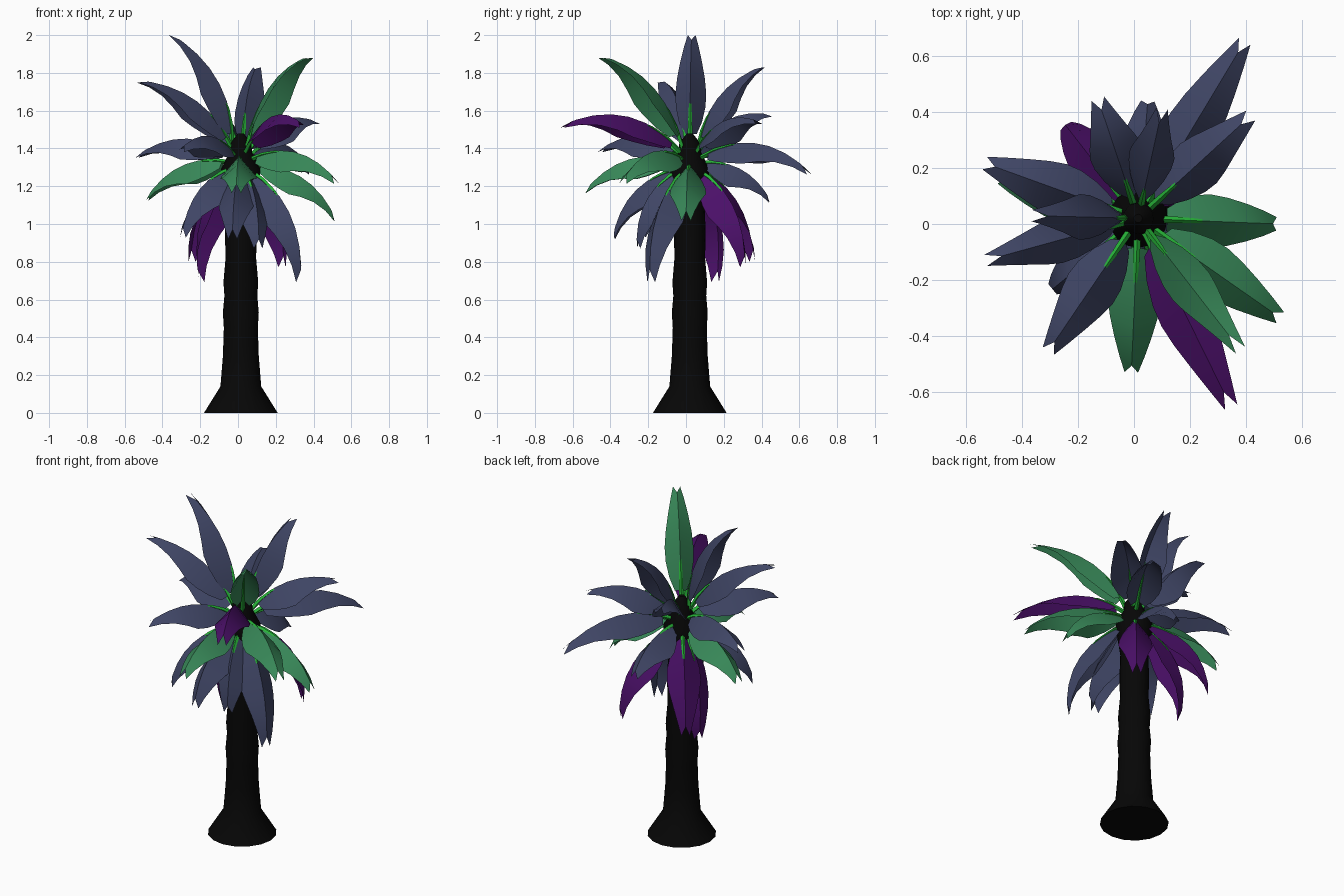
import bpy, bmesh, math
from mathutils import Vector

if "Cube" in bpy.data.objects:
    bpy.data.objects.remove(bpy.data.objects["Cube"])

CX, CY = 0.015, 0.02


def material(name, rgb):
    m = bpy.data.materials.new(name)
    m.diffuse_color = (*rgb, 1)
    m.use_nodes = True
    m.node_tree.nodes["Principled BSDF"].inputs["Base Color"].default_value = m.diffuse_color
    return m


BARK = material("bark", (0.002, 0.002, 0.002))
STEM = material("stem_green", (0.02, 0.45, 0.04))
LEAF = {"g": material("leaf_green", (0.04, 0.25, 0.1)),
        "b": material("leaf_blue", (0.05, 0.06, 0.13)),
        "p": material("leaf_purple", (0.07, 0.005, 0.14))}


def finish(bm, name, mat, angle=35):
    me = bpy.data.meshes.new(name)
    bm.to_mesh(me)
    bm.free()
    ob = bpy.data.objects.new(name, me)
    bpy.context.collection.objects.link(ob)
    me.materials.append(mat)
    bpy.ops.object.select_all(action='DESELECT')
    ob.select_set(True)
    bpy.context.view_layer.objects.active = ob
    bpy.ops.object.shade_smooth_by_angle(angle=math.radians(angle))
    return ob


def loft(bm, rings):
    # closed rings joined by quads, capped at both ends
    vs = [[bm.verts.new(p) for p in r] for r in rings]
    n = len(vs[0])
    for a, b in zip(vs, vs[1:]):
        for i in range(n):
            bm.faces.new((a[i], a[(i + 1) % n], b[(i + 1) % n], b[i]))
    bm.faces.new(vs[0][::-1])
    bm.faces.new(vs[-1])


# trunk: flared foot, wavy shaft, swollen crown
profile = [(0.195, 0), (0.108, 0.14), (0.095, 0.3), (0.09, 0.45), (0.095, 0.53), (0.087, 0.62),
           (0.092, 0.69), (0.081, 0.82), (0.084, 0.95), (0.079, 1.1), (0.10, 1.24), (0.105, 1.29),
           (0.06, 1.38), (0.055, 1.43), (0.015, 1.48)]
bm = bmesh.new()
loft(bm, [[(CX + r * math.cos(k * math.tau / 16), CY + r * math.sin(k * math.tau / 16), z)
           for k in range(16)] for r, z in profile])
finish(bm, "trunk", BARK)

# half-width of the leaf blade along its length
SHAPE = [(0.1, 0.04), (0.2, 0.072), (0.34, 0.092), (0.48, 0.096), (0.62, 0.086),
         (0.76, 0.067), (0.89, 0.045), (1.0, 0.024)]


def frond(index, tip, colour):
    tip = Vector(tip)
    out = Vector((tip.x - CX, tip.y - CY, 0)).normalized()
    side = Vector((-out.y, out.x, 0))
    up = Vector((0, 0, 1))
    root_z = 1.3 + 0.1 * min(1, max(0, (tip.z - 0.9) / 0.8))
    root = Vector((CX, CY, root_z)) + out * 0.04
    chord = tip - root
    dr, dz = chord.dot(out), chord.z
    bow = 0.29 if tip.z > 1.6 else 0.34
    ctrl = (root + tip) / 2 + (out * -dz + up * dr) * bow
    slim = 0.85 if tip.z > 1.6 else 1

    def at(t):
        p = root * (1 - t) ** 2 + ctrl * 2 * t * (1 - t) + tip * t * t
        d = ((ctrl - root) * (1 - t) + (tip - ctrl) * t).normalized()
        return p, d.cross(side)

    # deeply folded blade ending in two points
    bm = bmesh.new()
    rows = []
    for t, w in SHAPE:
        p, n = at(t)
        mid = at(0.92 if t == 1 else t)[0]
        drop = n * (-1.15 * w * (1 - 0.6 * max(0, t - 0.5) * 2))
        w *= slim
        rows.append([bm.verts.new(v) for v in (p - side * w + drop, mid, p + side * w + drop)])
    for a, b in zip(rows, rows[1:]):
        for i in (0, 1):
            bm.faces.new((a[i], b[i], b[i + 1], a[i + 1]))
    finish(bm, f"leaf_{index}", LEAF[colour], 60)

    # thin tapered stem along the fold
    bm = bmesh.new()
    rings = []
    for t, r in ((0, 0.013), (0.15, 0.012), (0.28, 0.008), (0.42, 0.001)):
        p, n = at(t)
        p = p - n * 0.006
        rings.append([p + side * r, p + n * r, p - side * r, p - n * r])
    loft(bm, rings)
    finish(bm, f"stem_{index}", STEM)


# leaf tips, from top tier to hanging tier
tips = [((-0.36, 0.03, 2.01), "b"), ((0.38, -0.45, 1.89), "g"), ((0.10, 0.41, 1.84), "b"),
        ((-0.53, -0.13, 1.76), "b"),
        ((-0.13, 0.45, 1.58), "b"), ((0.42, 0.39, 1.54), "b"), ((0.35, -0.66, 1.52), "p"),
        ((-0.31, -0.46, 1.39), "b"), ((-0.54, 0.22, 1.36), "b"), ((0.40, 0.66, 1.27), "b"),
        ((0.53, -0.34, 1.22), "g"), ((-0.01, -0.54, 1.17), "g"), ((-0.49, 0.17, 1.13), "g"),
        ((0.05, 0.45, 1.12), "b"), ((0.52, 0.0, 1.02), "g"),
        ((-0.30, -0.24, 0.93), "b"), ((-0.03, -0.39, 0.92), "b"), ((0.11, -0.26, 0.87), "b"),
        ((0.24, 0.31, 0.77), "p"),
        ((-0.25, 0.36, 0.80), "p"), ((-0.20, 0.16, 0.69), "p"), ((0.33, -0.19, 0.69), "b")]
for i, (tip, colour) in enumerate(tips, 1):
    frond(i, tip, colour)
